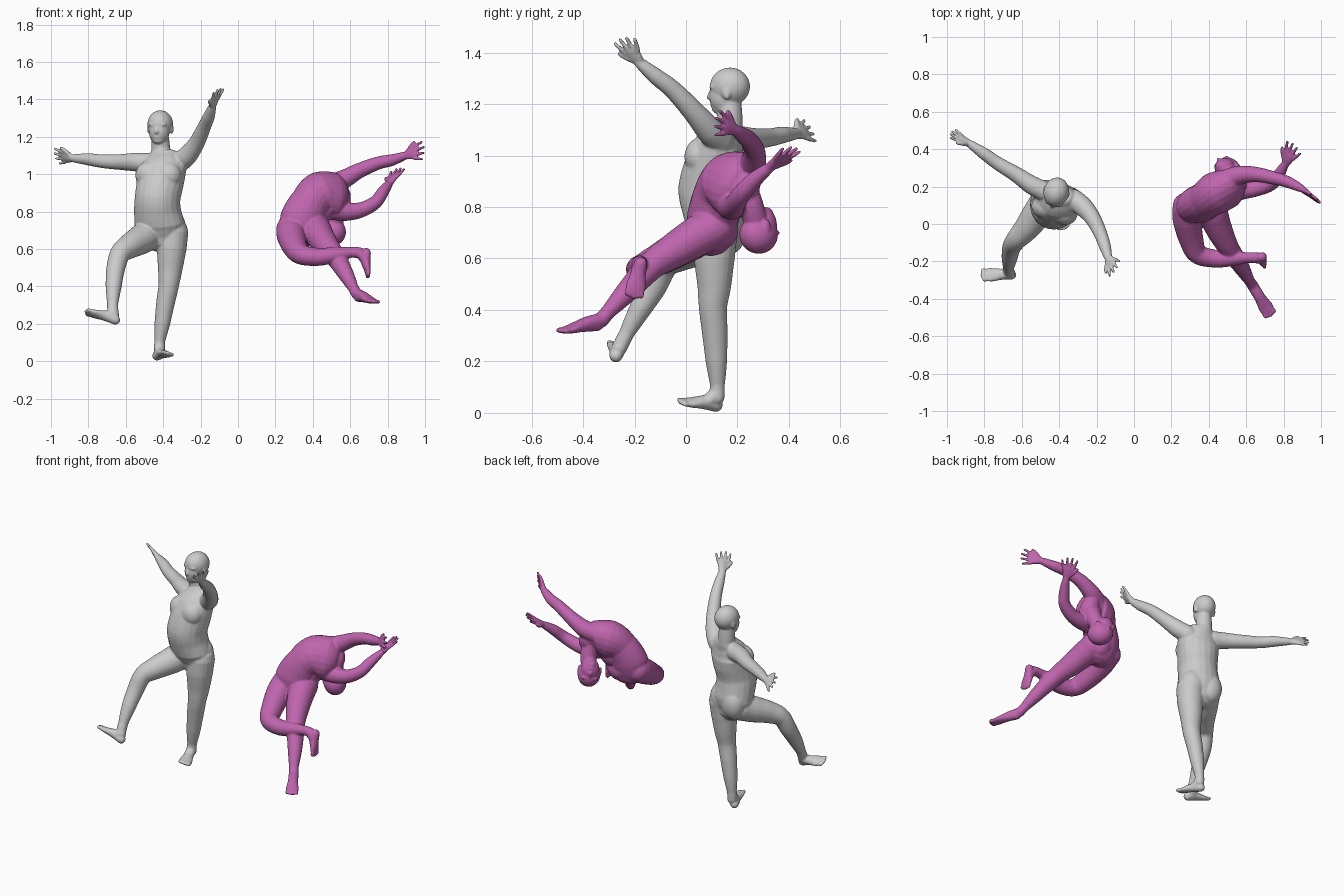
import bpy, bmesh, math
from mathutils import Vector as V, Matrix


def tube(bm, rows, hint=None, seg=20, sub=5):
    """Closed elliptical tube; rows are (centre, half width, half depth, optional side)."""
    pts = []
    n = len(rows)
    rows = [(V(r[0]), r[1], r[2], V(r[3]) if len(r) > 3 else (V(hint) if hint else None)) for r in rows]

    def cat(a, b, c, d, t):
        return 0.5 * (2 * b + (c - a) * t + (2 * a - 5 * b + 4 * c - d) * t * t + (3 * b - a - 3 * c + d) * t ** 3)
    for i in range(n - 1):
        q = [rows[max(0, min(n - 1, i + k))] for k in (-1, 0, 1, 2)]
        for s in range(sub + (i == n - 2)):
            t = s / sub
            side = q[1][3].lerp(q[2][3], t) if q[1][3] else None
            pts.append((cat(*[r[0] for r in q], t), q[1][1] * (1 - t) + q[2][1] * t,
                        q[1][2] * (1 - t) + q[2][2] * t, side))
    # rounded ends
    d0 = (pts[0][0] - pts[1][0]).normalized()
    d1 = (pts[-1][0] - pts[-2][0]).normalized()

    def dome(p, d):
        h = min(p[1], p[2])
        return [(p[0] + d * h * math.sin(a), p[1] * math.cos(a), p[2] * math.cos(a), p[3]) for a in (0.5, 1.0, 1.4)]
    pts = dome(pts[0], d0)[::-1] + pts + dome(pts[-1], d1)
    rings, u = [], None
    for i, (c, w, h, side) in enumerate(pts):
        t = (pts[min(i + 1, len(pts) - 1)][0] - pts[max(i - 1, 0)][0]).normalized()
        u = side or u or t.orthogonal()
        u = (u - t * u.dot(t)).normalized()
        v = t.cross(u)
        rings.append([bm.verts.new(c + u * w * math.cos(a) + v * h * math.sin(a))
                      for a in [2 * math.pi * k / seg for k in range(seg)]])
    for a, b in zip(rings, rings[1:]):
        for k in range(seg):
            bm.faces.new((a[k], a[(k + 1) % seg], b[(k + 1) % seg], b[k]))
    bm.faces.new(rings[0][::-1])
    bm.faces.new(rings[-1])


def limb(bm, *rows):
    tube(bm, [(p, r, r) for p, r in rows])


def ball(bm, c, size, x=(1, 0, 0), y=(0, 1, 0)):
    x = V(x).normalized()
    y = (V(y) - x * V(y).dot(x)).normalized()
    m = Matrix((x, y, x.cross(y))).transposed().to_4x4()
    bmesh.ops.create_uvsphere(bm, u_segments=24, v_segments=16, radius=1,
                              matrix=Matrix.Translation(c) @ m @ Matrix.Diagonal((*size, 1)))


def hand(bm, wrist, tip, side):
    """Palm, four spread fingers and a thumb on the +side edge."""
    w, t = V(wrist), V(tip)
    d = (t - w).normalized()
    L = (t - w).length
    s = V(side)
    s = (s - d * s.dot(d)).normalized()
    tube(bm, [(w, .021, .018), (w + d * L * .25, .03, .016), (w + d * L * .5, .034, .012)], s)
    for k, f in zip((-1.5, -.5, .5, 1.5), (.84, .97, 1, .93)):
        a = w + d * L * .42 + s * k * .018
        limb(bm, (a, .010), (a + d * L * (f - .42) * .5 + s * k * .007, .009),
             (a + d * L * (f - .42) + s * k * .013, .0075))
    limb(bm, (w + d * L * .15 + s * .015, .014), (w + d * L * .38 + s * .044, .011),
         (w + d * L * .55 + s * .058, .008))


def foot(bm, ankle, heel, toe, side):
    a, h, t = V(ankle), V(heel), V(toe)
    d = (t - h).normalized()
    up = (a - h - d * (a - h).dot(d)).normalized()
    s = V(side)
    s = (s - d * s.dot(d) - up * s.dot(up)).normalized()
    L = (t - h).length
    tube(bm, [(h + d * .025 + up * .01, .026, .026), (h + d * L * .4 + up * .014, .03, .028),
              (h + d * L * .7 + up * .004, .04, .018), (h + d * L * .88, .036, .012)], s)
    tube(bm, [(a, .03, .03), (h + d * L * .38 + up * .02, .03, .024), (h + d * L * .62 + up * .008, .03, .016)], s)
    for k in range(-2, 3):
        ball(bm, h + d * (L * .93 - .004 * abs(k)) + s * k * .015, (.016, .009, .011), d, s)


def head(bm, c, face, up):
    """Cranium, jaw, nose, lips, brow and ears around centre c."""
    c, u = V(c), V(up).normalized()
    f = V(face)
    f = (f - u * f.dot(u)).normalized()
    s = f.cross(u)
    ball(bm, c + u * .018 - f * .006, (.079, .068, .074), f, s)
    ball(bm, c - u * .022 + f * .02, (.055, .055, .07), f, s)
    ball(bm, c - u * .068 + f * .042, (.024, .03, .02), f, s)
    limb(bm, (c + u * .005 + f * .066, .008), (c - u * .024 + f * .078, .010))
    ball(bm, c - u * .052 + f * .062, (.011, .021, .010), f, s)
    for k in (-1, 1):
        ball(bm, c + s * k * .064 - u * .008 - f * .008, (.016, .008, .027), f, s)
        ball(bm, c + s * k * .027 + u * .016 + f * .058, (.012, .022, .008), f, s)


def finish(bm, name, color=None):
    """Fuse the parts into one smooth skin."""
    bmesh.ops.recalc_face_normals(bm, faces=bm.faces)
    me = bpy.data.meshes.new(name)
    bm.to_mesh(me)
    bm.free()
    ob = bpy.data.objects.new(name, me)
    bpy.context.collection.objects.link(ob)
    m = ob.modifiers.new("skin", 'REMESH')
    m.mode = 'VOXEL'
    m.voxel_size = .0055
    m.use_smooth_shade = True
    m = ob.modifiers.new("soften", 'SMOOTH')
    m.factor = .5
    m.iterations = 6
    if color:
        mat = bpy.data.materials.new(name + "_color")
        mat.diffuse_color = color
        me.materials.append(mat)


# ---- standing figure: torso
bm = bmesh.new()
side = V((.95, -.3, 0))
fwd = V((-.3, -.95, 0))
tube(bm, [((-.415, .12, .67), .11, .085), ((-.42, .115, .73), .137, .11), ((-.43, .1, .80), .127, .115),
          ((-.43, .09, .87), .122, .12), ((-.415, .11, .96), .127, .115), ((-.405, .13, 1.03), .132, .10),
          ((-.405, .155, 1.085), .10, .066), ((-.412, .17, 1.125), .052, .05), ((-.415, .168, 1.2), .045, .048)], side)
for k in (-1, 1):
    ball(bm, V((-.413, .115, .995)) + side * k * .052 + fwd * .042, (.075, .065, .075), side, fwd)
    ball(bm, V((-.418, .12, .715)) + side * k * .055 - fwd * .032, (.078, .068, .10), side, fwd)
head(bm, (-.417, .165, 1.25), (-.25, -.97, 0), (0, 0, 1))
# arms and hands
limb(bm, ((-.48, .175, 1.06), .055), ((-.55, .21, 1.065), .05), ((-.63, .265, 1.065), .042),
     ((-.73, .325, 1.07), .036), ((-.80, .375, 1.08), .033), ((-.88, .43, 1.085), .021))
hand(bm, (-.88, .43, 1.085), (-.978, .488, 1.098), (-.35, -.3, .7))
limb(bm, ((-.32, .13, 1.06), .056), ((-.27, .09, 1.10), .053), ((-.22, .03, 1.17), .043),
     ((-.18, -.05, 1.255), .036), ((-.155, -.12, 1.31), .032), ((-.138, -.18, 1.36), .021))
hand(bm, (-.138, -.18, 1.36), (-.10, -.245, 1.455), (-.5, -.65, -.25))
# supporting leg
limb(bm, ((-.35, .115, .69), .085), ((-.355, .11, .60), .08), ((-.362, .11, .50), .067), ((-.37, .105, .41), .055),
     ((-.388, .112, .31), .05), ((-.405, .118, .2), .042), ((-.418, .122, .11), .029), ((-.42, .12, .06), .03))
foot(bm, (-.42, .115, .07), (-.445, .137, .016), (-.37, -.03, .045), (1, 0, 0))
# raised leg
limb(bm, ((-.475, .115, .68), .085), ((-.52, .05, .65), .08), ((-.58, -.03, .615), .067), ((-.63, -.085, .575), .055),
     ((-.655, -.125, .49), .05), ((-.665, -.18, .40), .043), ((-.67, -.23, .31), .03), ((-.668, -.26, .25), .03))
foot(bm, (-.665, -.26, .25), (-.635, -.277, .205), (-.82, -.272, .268), (0, 1, .2))
finish(bm, "standing_dancer")

# ---- leaping figure: curled torso
bm = bmesh.new()
tube(bm, [((.35, .10, .70), .12, .09, (.95, .3, .1)), ((.345, .105, .76), .122, .10, (.95, .25, 0)),
          ((.388, .13, .85), .106, .10, (.85, 0, -.5)), ((.44, .165, .892), .125, .112, (.3, -.4, -.8)),
          ((.51, .195, .89), .13, .095, (.05, -.5, -.85)), ((.545, .225, .875), .085, .06, (.05, -.5, -.85))])
limb(bm, ((.52, .22, .88), .055), ((.53, .25, .81), .05), ((.51, .275, .73), .046))
for v in ((.28, .10, .71), (.385, .135, .71)):
    ball(bm, v, (.072, .068, .075))
# folded back
ball(bm, (.42, .15, .81), (.09, .075, .09))
head(bm, (.50, .285, .71), (-.55, .75, -.1), (.1, .1, -1))
# arms and hands
limb(bm, ((.49, .235, .945), .056), ((.56, .26, .97), .052), ((.65, .265, 1.02), .041),
     ((.75, .245, 1.06), .035), ((.82, .225, 1.075), .032), ((.895, .19, 1.10), .021))
hand(bm, (.895, .19, 1.10), (.995, .115, 1.13), (-.1, .2, .9))
limb(bm, ((.51, .17, .81), .056), ((.58, .18, .80), .05), ((.66, .19, .81), .041),
     ((.735, .215, .85), .036), ((.775, .265, .905), .032), ((.808, .32, .95), .021))
hand(bm, (.808, .32, .95), (.86, .42, 1.03), (-.7, .5, -.2))
# folded leg
limb(bm, ((.285, .085, .71), .08), ((.285, .02, .67), .078), ((.305, -.08, .61), .066), ((.34, -.16, .57), .054),
     ((.43, -.185, .558), .048), ((.51, -.185, .568), .043), ((.60, -.18, .582), .029), ((.65, -.18, .58), .03))
foot(bm, (.65, -.18, .58), (.695, -.17, .605), (.695, -.205, .445), (.2, 1, 0))
# stretched leg
limb(bm, ((.41, .11, .72), .08), ((.425, .05, .69), .08), ((.46, -.04, .635), .07), ((.505, -.125, .58), .056),
     ((.545, -.185, .52), .05), ((.58, -.24, .46), .042), ((.615, -.30, .395), .029), ((.635, -.33, .36), .03))
foot(bm, (.635, -.33, .36), (.63, -.325, .335), (.735, -.495, .318), (.85, .5, 0))
finish(bm, "leaping_dancer", (.52, .13, .42, 1))
